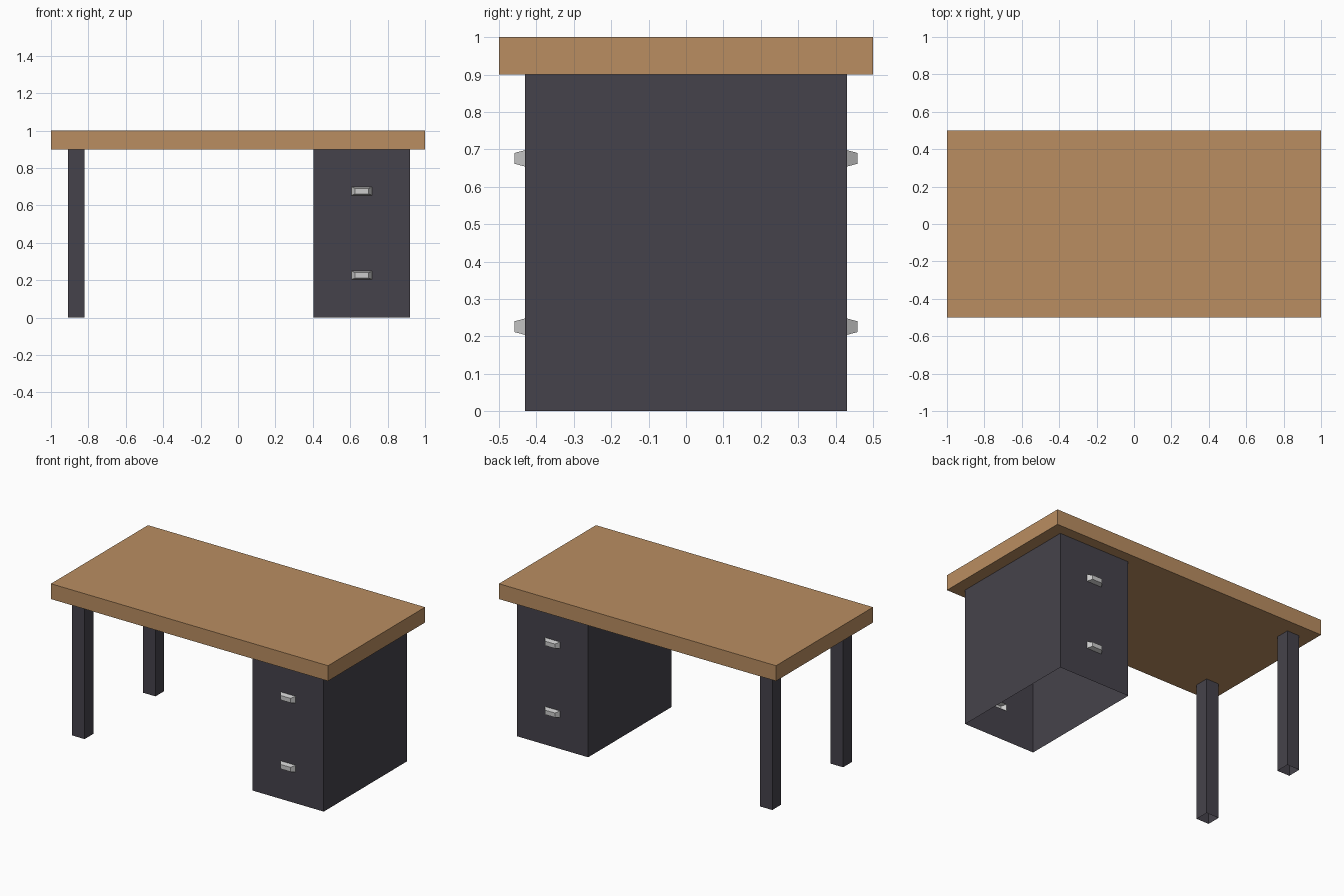
import bpy, bmesh

if "Cube" in bpy.data.objects:
    bpy.data.objects.remove(bpy.data.objects["Cube"])

def material(name, rgb):
    m = bpy.data.materials.new(name)
    m.diffuse_color = (*rgb, 1)
    m.use_nodes = True
    m.node_tree.nodes["Principled BSDF"].inputs["Base Color"].default_value = m.diffuse_color
    return m

wood = material("wood", (0.49, 0.27, 0.12))
dark = material("dark_paint", (0.06, 0.055, 0.07))

def make(name, quads, mat=None):
    """Weld a list of quads into one flat-shaded object."""
    bm = bmesh.new()
    for q in quads:
        bm.faces.new([bm.verts.new(p) for p in q])
    bmesh.ops.remove_doubles(bm, verts=bm.verts, dist=1e-5)
    me = bpy.data.meshes.new(name)
    bm.to_mesh(me)
    bm.free()
    if mat:
        me.materials.append(mat)
    ob = bpy.data.objects.new(name, me)
    bpy.context.collection.objects.link(ob)
    return ob

def rect(x0, x1, y0, y1):
    return [(x0, y0), (x1, y0), (x1, y1), (x0, y1)]

def tube(corners, z0, z1):
    """Vertical walls around a counter-clockwise outline."""
    return [[(*a, z0), (*b, z0), (*b, z1), (*a, z1)]
            for a, b in zip(corners, corners[1:] + corners[:1])]

# Table top: a closed slab
top = rect(-1, 1, -0.5, 0.5)
make("table_top", tube(top, 0.9, 1.0)
     + [[(*p, 1.0) for p in top], [(*p, 0.9) for p in reversed(top)]], wood)

# Two square legs on the left, open at the ends
for name, y0, y1 in (("front_leg", -0.41, -0.32), ("back_leg", 0.32, 0.41)):
    make(name, tube(rect(-0.91, -0.82, y0, y1), 0, 0.9), dark)

# Cabinet: open shell with openings behind the hollow handles
CX, HW, DEPTH = 0.6625, 0.055, 0.43
xs = [0.405, CX - HW, CX + HW, 0.92]
zs = [0, 0.204, 0.248, 0.654, 0.698, 0.9]
walls = []
for k in range(5):
    z0, z1 = zs[k], zs[k + 1]
    cells = [0, 2] if k in (1, 3) else [0, 1, 2]
    outline = tube(rect(xs[0], xs[3], -DEPTH, DEPTH), z0, z1)
    walls += [outline[1], outline[3]]
    for i in cells:
        strip = tube(rect(xs[i], xs[i + 1], -DEPTH, DEPTH), z0, z1)
        walls += [strip[0], strip[2]]
make("cabinet", walls, dark)

# Tapered handles on the front and the back of the cabinet
def handle(name, side, z):
    def ring(hw, hh, y):
        pts = [(-hw, -hh), (hw, -hh), (hw, hh), (-hw, hh)]
        return [(CX - side * a, side * y, z + b) for a, b in pts]
    base = ring(HW, 0.022, DEPTH)
    tip = ring(HW * 0.66, 0.022 * 0.66, 0.458)
    sides = [[base[i], base[(i + 1) % 4], tip[(i + 1) % 4], tip[i]] for i in range(4)]
    make(name, sides + [tip])

for side, label in ((-1, "front"), (1, "back")):
    for z, level in ((0.226, "lower"), (0.676, "upper")):
        handle(f"{label}_{level}_handle", side, z)
